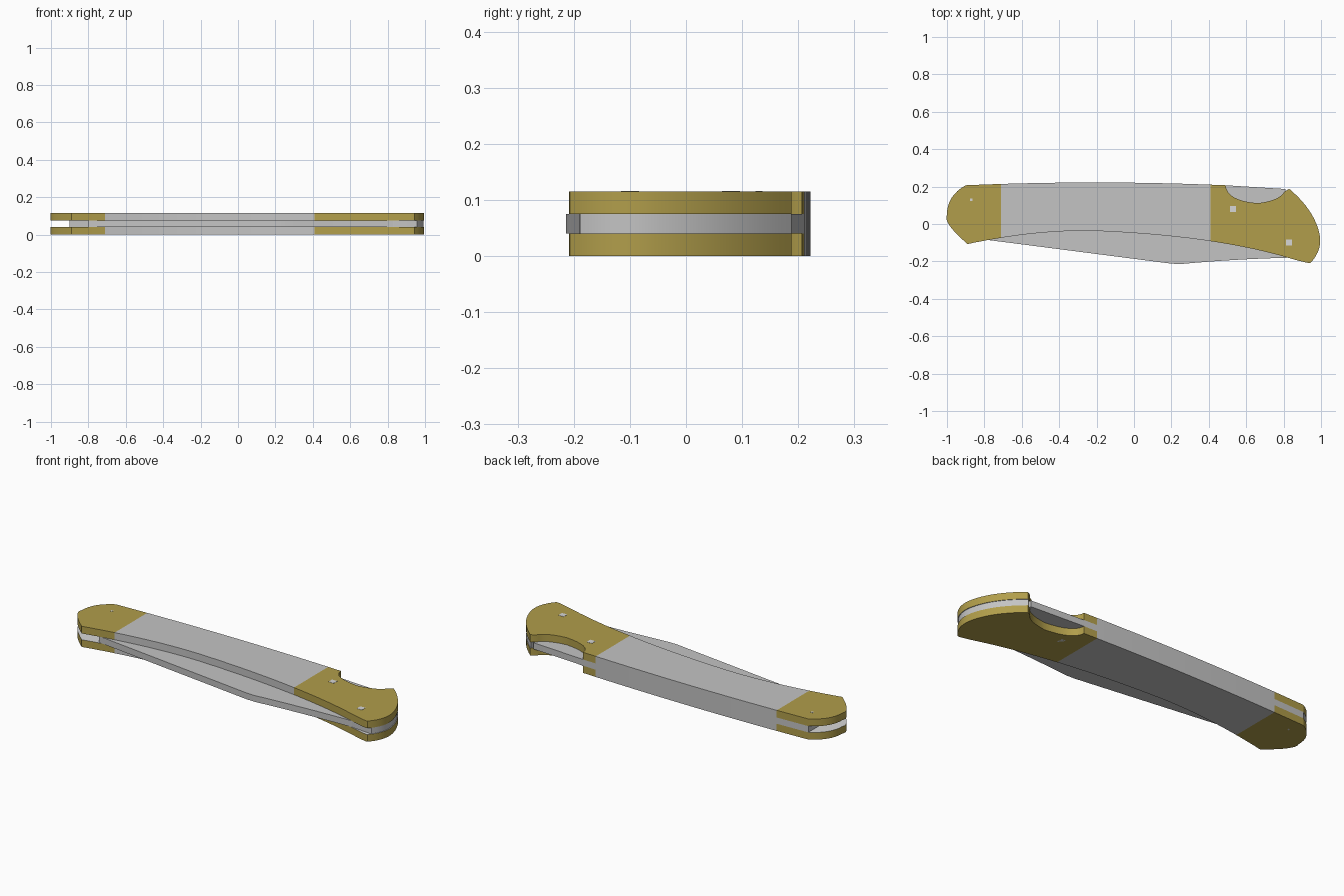
import bpy, bmesh
from mathutils import Vector

cube = bpy.data.objects.get("Cube")
if cube:
    bpy.data.objects.remove(cube)


def material(name, rgb):
    m = bpy.data.materials.new(name)
    m.use_nodes = True
    m.diffuse_color = (*rgb, 1)
    m.node_tree.nodes["Principled BSDF"].inputs["Base Color"].default_value = (*rgb, 1)
    return m


brass = material("brass", (0.44, 0.34, 0.07))
steel = material("steel", (0.55, 0.55, 0.55))
bright = material("bright steel", (0.68, 0.68, 0.68))

LOW, HIGH, TOP = 0.04, 0.075, 0.115   # layer heights
BOLSTERS = (-0.71, 0.41)              # inner ends of the brass bolsters


def arc(a, mid, b, steps=14):
    """Smooth curve from a to b through mid, without the end point."""
    a, mid, b = Vector(a), Vector(mid), Vector(b)
    control = 2 * mid - (a + b) / 2
    return [tuple(a * (1 - t) ** 2 + control * 2 * t * (1 - t) + b * t * t)
            for t in (i / steps for i in range(steps))]


def slab(name, outline, z0, z1, mats, cuts=()):
    """Extrude an outline between two heights, splitting it across x."""
    bm = bmesh.new()
    base = bm.faces.new([bm.verts.new((x, y, z0)) for x, y in outline])
    new = bmesh.ops.extrude_face_region(bm, geom=[base])["geom"]
    bmesh.ops.translate(bm, vec=(0, 0, z1 - z0),
                        verts=[v for v in new if isinstance(v, bmesh.types.BMVert)])
    for x in cuts:
        bmesh.ops.bisect_plane(bm, geom=bm.verts[:] + bm.edges[:] + bm.faces[:],
                               plane_co=(x, 0, 0), plane_no=(1, 0, 0))
    bmesh.ops.recalc_face_normals(bm, faces=bm.faces)
    me = bpy.data.meshes.new(name)
    bm.to_mesh(me)
    bm.free()
    for m in mats:
        me.materials.append(m)
    ob = bpy.data.objects.new(name, me)
    bpy.context.collection.objects.link(ob)
    bpy.ops.object.select_all(action='DESELECT')
    ob.select_set(True)
    bpy.context.view_layer.objects.active = ob
    bpy.ops.object.shade_smooth_by_angle(angle=0.5)
    return ob


# Shared edges of the handle
butt = arc((-0.89, -0.107), (-0.985, -0.01), (-1, 0.05), 8) \
    + arc((-1, 0.05), (-0.975, 0.14), (-0.9, 0.207), 8)
back = arc((-0.9, 0.207), (-0.21, 0.222), (0.49, 0.207))
notch = arc((0.49, 0.207), (0.535, 0.142), (0.66, 0.111), 8) \
    + arc((0.66, 0.111), (0.765, 0.138), (0.81, 0.188), 8)
nose = arc((0.83, 0.188), (0.935, 0.075), (0.99, -0.045), 10) \
    + arc((0.99, -0.045), (0.99, -0.13), (0.945, -0.207), 8)
belly = arc((0.945, -0.207), (0.915, -0.205), (0.83, -0.182), 4) \
    + arc((0.83, -0.182), (0.37, -0.086), (-0.2, -0.037)) \
    + arc((-0.2, -0.037), (-0.53, -0.05), (-0.89, -0.107))

# Two handle scales with brass ends and a bright inner face
for name, z0, z1, inner in (("lower_scale", 0, LOW, 1), ("upper_scale", HIGH, TOP, -1)):
    scale = slab(name, butt + back + notch + nose + belly, z0, z1,
                 (brass, steel, bright), BOLSTERS)
    for f in scale.data.polygons:
        if f.normal.z * inner > 0.9:
            f.material_index = 2
        elif BOLSTERS[0] < f.center.x < BOLSTERS[1]:
            f.material_index = 1

# Back spring closing the slot
slab("back_spring", back + [(0.49, 0.207), (0.81, 0.187), (0.81, 0.09), (0.4, 0.09),
                            (-0.4, 0.13), (-0.9, 0.11)], LOW, HIGH, [steel])

# Folded blade with a tang that fills the nose
tang = [(x - 0.004, y) for x, y in nose if y > -0.19]
slab("blade", tang + [(0.945, -0.19), (0.83, -0.18)]
     + arc((0.83, -0.18), (0.54, -0.192), (0.25, -0.214), 8)
     + [(0.25, -0.214), (0.2, -0.212), (-0.8, -0.083), (-0.74, -0.04)]
     + arc((-0.7, -0.02), (-0.3, 0.06), (0.4, 0.085), 8) + [(0.8, 0.085)],
     LOW, HIGH, [steel])

# Flush pins through the handle
for name, x, y, r in (("pivot_pin", 0.83, -0.1, 0.016), ("spring_pin", 0.53, 0.08, 0.016),
                      ("butt_pin", -0.87, 0.13, 0.006)):
    slab(name, [(x - r, y - r), (x + r, y - r), (x + r, y + r), (x - r, y + r)],
         0.0, TOP + 0.001, [bright])
